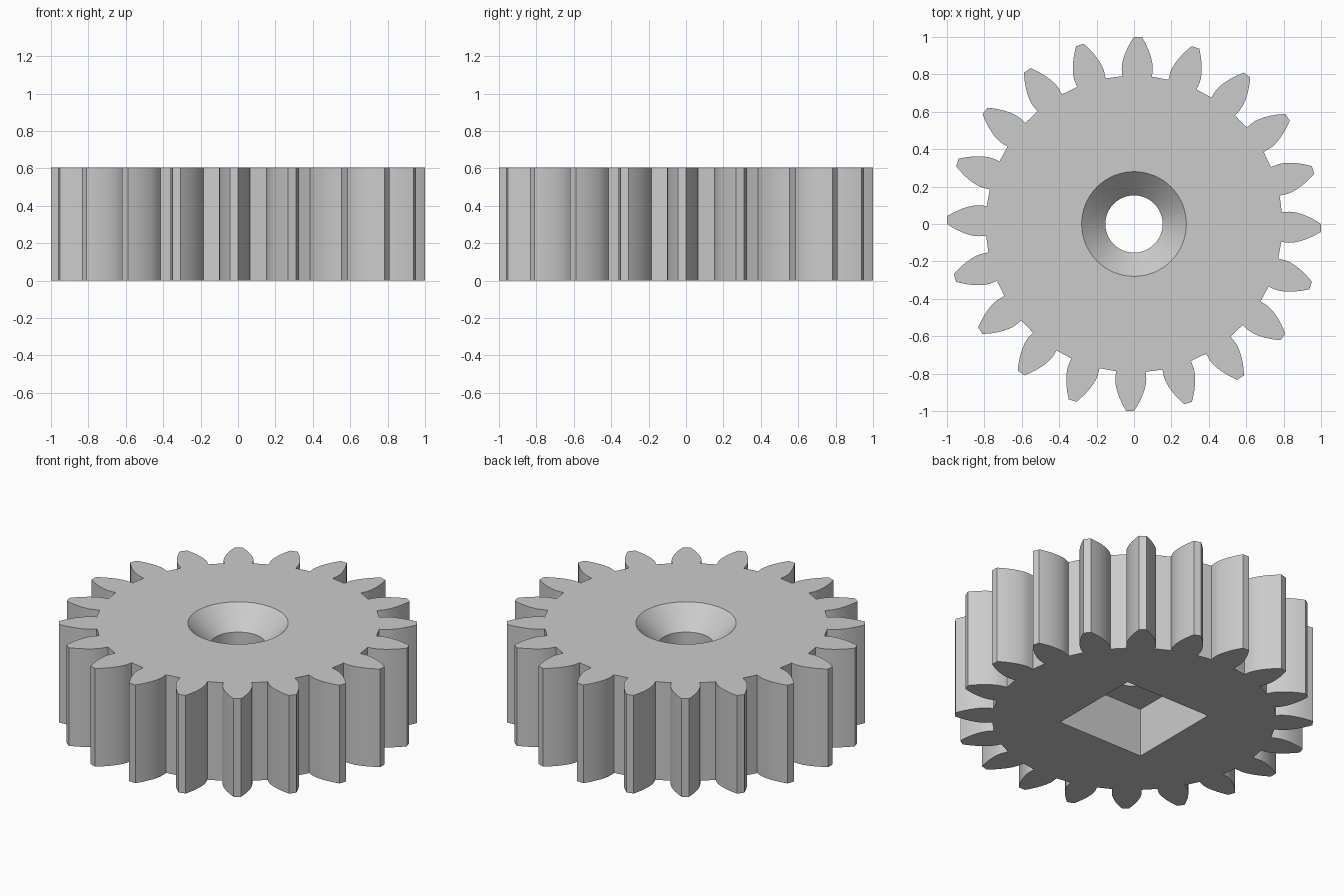
import bpy
import bmesh
from math import acos, cos, sin, tan, pi, radians
from mathutils import Matrix

old = bpy.data.objects.get("Cube")
if old:
    bpy.data.objects.remove(old, do_unlink=True)

TEETH = 20
HEIGHT = 0.605
ROOT_R, BASE_R, TIP_R = 0.793, 0.832, 1.0
ROOT_HALF_ANGLE = 0.1        # half tooth width at the root, in radians
TURN = radians(-1.2)         # slight turn of the whole tooth ring
BORE_R, SINK_R = 0.153, 0.28
SOCKET_HALF, SOCKET_DEPTH = 0.293, 0.3

grey = bpy.data.materials.new("plain grey")
grey.use_nodes = True
grey.diffuse_color = (0.6, 0.6, 0.6, 1)
grey.node_tree.nodes["Principled BSDF"].inputs["Base Color"].default_value = (0.6, 0.6, 0.6, 1)


def add_object(name, bm):
    bmesh.ops.recalc_face_normals(bm, faces=bm.faces)
    mesh = bpy.data.meshes.new(name)
    bm.to_mesh(mesh)
    bm.free()
    mesh.materials.append(grey)
    obj = bpy.data.objects.new(name, mesh)
    bpy.context.collection.objects.link(obj)
    return obj


def loft(name, sections):
    """Closed solid through (outline, z) sections of equal point count."""
    bm = bmesh.new()
    rings = [[bm.verts.new((x, y, z)) for x, y in outline] for outline, z in sections]
    for low, high in zip(rings, rings[1:]):
        for i in range(len(low)):
            bm.faces.new((low[i - 1], low[i], high[i], high[i - 1]))
    bm.faces.new(rings[0])
    bm.faces.new(rings[-1])
    return add_object(name, bm)


def circle(radius, count=64):
    return [(radius * cos(2 * pi * i / count), radius * sin(2 * pi * i / count))
            for i in range(count)]


def flank(steps=8):
    """(radius, half angle) pairs of an involute tooth side, root to tip."""
    pairs = [(ROOT_R, ROOT_HALF_ANGLE)]
    for i in range(steps + 1):
        r = BASE_R + (TIP_R - BASE_R) * i / steps
        a = acos(BASE_R / r)
        pairs.append((r, ROOT_HALF_ANGLE - (tan(a) - a)))
    return pairs


def gear_outline():
    side = flank()
    tooth = [(r, -a) for r, a in side] + [(r, a) for r, a in reversed(side)]
    points = []
    for t in range(TEETH):
        centre = TURN + 2 * pi * t / TEETH
        points += [(r * cos(centre + a), r * sin(centre + a)) for r, a in tooth]
    return points


# Toothed body
outline = gear_outline()
gear = loft("gear", [(outline, 0), (outline, HEIGHT)])

# Round bore with a conical countersink at the top
sink_z = HEIGHT - (SINK_R - BORE_R)
bore = loft("bore_cutter", [(circle(BORE_R), 0.1), (circle(BORE_R), sink_z),
                            (circle(SINK_R), HEIGHT), (circle(SINK_R + 0.05), HEIGHT + 0.05)])

# Square socket in the underside
bm = bmesh.new()
size = (2 * SOCKET_HALF, 2 * SOCKET_HALF, 2 * SOCKET_DEPTH)
bmesh.ops.create_cube(bm, size=1, matrix=Matrix.Diagonal((*size, 1)))
socket = add_object("socket_cutter", bm)

# Cut both openings and keep the finished mesh
for cutter in (bore, socket):
    cutter.hide_render = True
    cut = gear.modifiers.new(cutter.name, "BOOLEAN")
    cut.operation = "DIFFERENCE"
    cut.solver = "EXACT"
    cut.object = cutter

bpy.context.view_layer.update()
depsgraph = bpy.context.evaluated_depsgraph_get()
finished = bpy.data.meshes.new_from_object(gear.evaluated_get(depsgraph))
gear.modifiers.clear()
gear.data = finished
for cutter in (bore, socket):
    bpy.data.objects.remove(cutter, do_unlink=True)

# Smooth curved walls, crisp edges
bpy.ops.object.select_all(action="DESELECT")
gear.select_set(True)
bpy.context.view_layer.objects.active = gear
bpy.ops.object.shade_smooth_by_angle(angle=radians(30))
